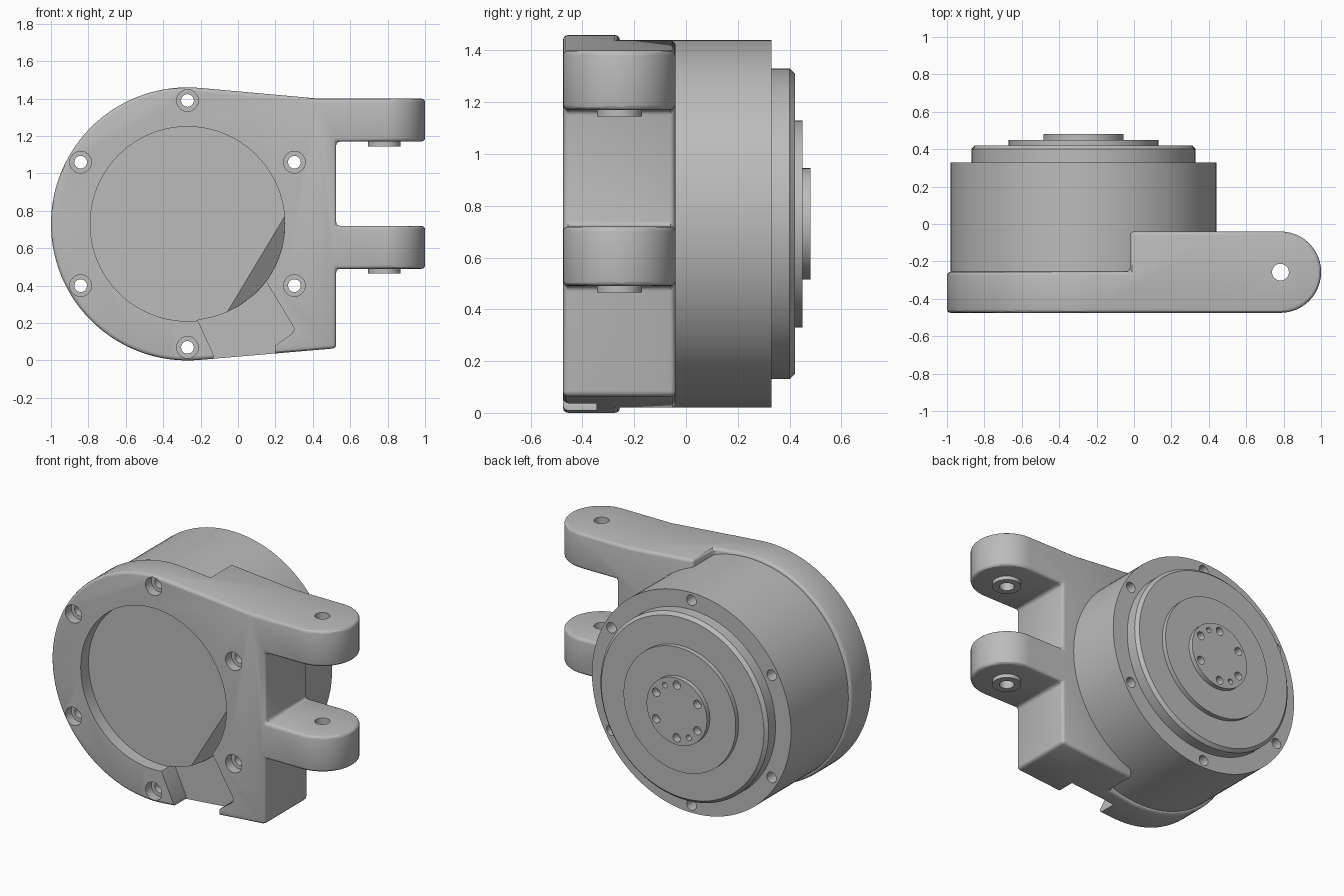
import bpy, bmesh
from math import sin, cos, radians
from mathutils import Vector

if "Cube" in bpy.data.objects:
    bpy.data.objects.remove(bpy.data.objects["Cube"])

CX, CZ = -0.27, 0.73             # motor axis
FRONT, SEAM, REAR = -0.475, -0.255, -0.04
LUG_X, LUG_Y, LUG_R = 0.783, -0.2575, 0.2175

grey = bpy.data.materials.new("machined grey")
grey.use_nodes = True
grey.diffuse_color = (0.5, 0.5, 0.5, 1)
grey.node_tree.nodes["Principled BSDF"].inputs["Base Color"].default_value = (0.5, 0.5, 0.5, 1)


def make(name, bm):
    bmesh.ops.recalc_face_normals(bm, faces=bm.faces)
    mesh = bpy.data.meshes.new(name)
    bm.to_mesh(mesh)
    bm.free()
    mesh.materials.append(grey)
    ob = bpy.data.objects.new(name, mesh)
    bpy.context.collection.objects.link(ob)
    return ob


def arc(x, y, r, a, b, n):
    angles = [radians(a + (b - a) * i / n) for i in range(n + 1)]
    return [(x + r * cos(t), y + r * sin(t)) for t in angles]


def prism(name, pts, lo, hi, axis="y"):
    """Extrude a flat outline along y or z."""
    bm = bmesh.new()
    rings = []
    for d in (lo, hi):
        rings.append([bm.verts.new((p, d, q) if axis == "y" else (p, q, d)) for p, q in pts])
    bm.faces.new(rings[0])
    bm.faces.new(rings[1])
    for i in range(len(pts)):
        j = (i + 1) % len(pts)
        bm.faces.new((rings[0][i], rings[0][j], rings[1][j], rings[1][i]))
    return make(name, bm)


def rod(name, x, y, r, lo, hi, axis="y", n=32):
    return prism(name, arc(x, y, r, 0, 360, n)[:-1], lo, hi, axis)


def apply(ob, mod):
    bpy.ops.object.select_all(action="DESELECT")
    bpy.context.view_layer.objects.active = ob
    ob.select_set(True)
    bpy.ops.object.modifier_apply(modifier=mod.name)


def combine(ob, tool, operation="DIFFERENCE"):
    tool.hide_render = True
    mod = ob.modifiers.new("combine", "BOOLEAN")
    mod.operation, mod.solver, mod.object = operation, "EXACT", tool
    apply(ob, mod)
    bpy.data.objects.remove(tool)


def smooth(ob):
    bpy.ops.object.select_all(action="DESELECT")
    bpy.context.view_layer.objects.active = ob
    ob.select_set(True)
    bpy.ops.object.shade_smooth_by_angle(angle=radians(30))


# Bracket: front outline crossed with the plan outline, then rounded edges
outline = arc(CX, CZ, 0.73, 85, 275, 60) + [
    (0.525, 0.065), (0.525, 0.49), (1.1, 0.49), (1.1, 0.72),
    (0.525, 0.72), (0.525, 1.17), (1.1, 1.17), (1.1, 1.4), (0.43, 1.4)]
bracket = prism("bracket", outline, -0.7, 0.2)
plan = [(-1.2, FRONT)] + arc(LUG_X, LUG_Y, LUG_R, -90, 90, 24) + [
    (-0.02, REAR), (-0.02, SEAM), (-1.2, SEAM)]
combine(bracket, prism("plan_tool", plan, -0.3, 1.8, "z"), "INTERSECT")
bevel = bracket.modifiers.new("rounding", "BEVEL")
bevel.width, bevel.segments, bevel.limit_method = 0.02, 3, "ANGLE"
bevel.angle_limit, bevel.use_clamp_overlap = radians(35), False
apply(bracket, bevel)

# Round recess in the front with a sloped run-out
FLOOR = FRONT + 0.08
combine(bracket, rod("recess_tool", CX, CZ, 0.52, -0.7, FLOOR, n=96))
slope = rod("slope_tool", CX, CZ, 0.519, -0.7, SEAM, n=96)
bm = bmesh.new()
bm.from_mesh(slope.data)
n = Vector((0.857, 0, -0.515))
cut = bmesh.ops.bisect_plane(
    bm, geom=bm.verts[:] + bm.edges[:] + bm.faces[:], clear_outer=True,
    plane_co=Vector((CX, FLOOR, CZ)) + n * 0.425, plane_no=Vector((0, 1, 0)) - n * 0.75)
bmesh.ops.holes_fill(bm, edges=[e for e in bm.edges if e.is_boundary])
bmesh.ops.recalc_face_normals(bm, faces=bm.faces)
bm.to_mesh(slope.data)
bm.free()
combine(bracket, slope)

# Cable channel leading from the recess to the lower edge
channel = arc(CX, CZ, 0.516, -84, -36, 14) + [
    (0.29, 0.19), (0.3, 0.165), (0.29, 0.145), (0.2, 0.08), (0.19, -0.1),
    (-0.13, -0.1), (-0.13, 0.03)]
combine(bracket, prism("channel_tool", channel, -0.7, FRONT + 0.13))

# Motor housing turned around the y axis
profile = [(0, -0.27), (0.71, -0.27), (0.71, 0.33), (0.6, 0.33), (0.6, 0.4), (0.58, 0.42),
           (0.4, 0.42), (0.4, 0.45), (0.215, 0.45), (0.215, 0.48), (0, 0.48)]
bm = bmesh.new()
verts = [bm.verts.new((CX + r, y, CZ)) for r, y in profile]
edges = [bm.edges.new(pair) for pair in zip(verts, verts[1:])]
bmesh.ops.spin(bm, geom=verts + edges, cent=(CX, 0, CZ), axis=(0, 1, 0),
               angle=radians(360), steps=96)
bmesh.ops.remove_doubles(bm, verts=bm.verts, dist=0.0001)
motor = make("motor_housing", bm)

# Six through bolts with counterbores, and the output flange holes
for x, z in arc(CX, CZ, 0.66, 30, 330, 5):
    combine(bracket, rod("bore_tool", x, z, 0.058, -0.7, FRONT + 0.06))
    for part in (bracket, motor):
        combine(part, rod("bolt_tool", x, z, 0.034, -0.7, 0.7, n=24))
for x, z in arc(CX, CZ, 0.17, 30, 330, 5):
    combine(motor, rod("flange_tool", x, z, 0.027, 0.43, 0.6, n=20))
for x, z in arc(CX, CZ, 0.17, 60, 240, 1):
    combine(motor, rod("pin_tool", x, z, 0.018, 0.43, 0.6, n=16))

# Bosses under the lugs, with the pivot hole through everything
parts = [bracket, motor]
for name, z in (("upper_boss", 1.17), ("lower_boss", 0.49)):
    parts.append(rod(name, LUG_X, LUG_Y, 0.087, z - 0.025, z + 0.004, "z", 40))
for part in parts:
    if part is not motor:
        combine(part, rod("pivot_tool", LUG_X, LUG_Y, 0.045, 0.3, 1.6, "z"))
    smooth(part)
